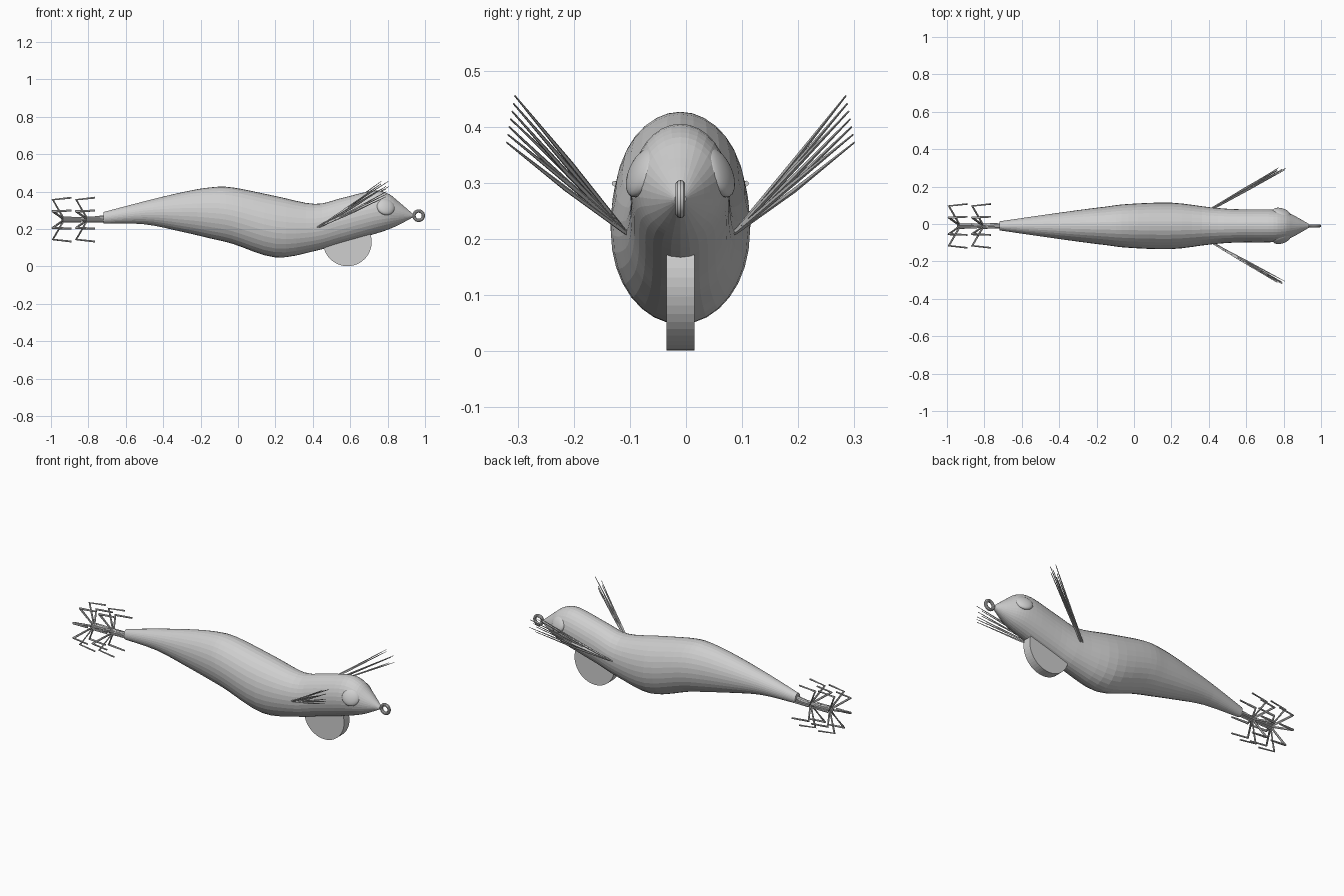
import bpy, bmesh, math, random
from mathutils import Vector, Matrix

random.seed(4)
if "Cube" in bpy.data.objects:
    bpy.data.objects.remove(bpy.data.objects["Cube"])

GREY = (0.62, 0.62, 0.62, 1)
MID = -0.01  # y of the symmetry plane
mat = bpy.data.materials.new("plain grey")
mat.use_nodes = True
mat.diffuse_color = GREY
mat.node_tree.nodes["Principled BSDF"].inputs["Base Color"].default_value = GREY


def add_object(name, bm):
    bmesh.ops.recalc_face_normals(bm, faces=bm.faces)
    mesh = bpy.data.meshes.new(name)
    bm.to_mesh(mesh)
    bm.free()
    mesh.materials.append(mat)
    obj = bpy.data.objects.new(name, mesh)
    bpy.context.collection.objects.link(obj)
    return obj


def loft(bm, rings):
    """Skin a list of point rings and cap both ends."""
    rows = [[bm.verts.new(p) for p in ring] for ring in rings]
    n = len(rows[0])
    for a, b in zip(rows, rows[1:]):
        for i in range(n):
            j = (i + 1) % n
            bm.faces.new((a[i], a[j], b[j], b[i]))
    bm.faces.new(rows[0])
    bm.faces.new(rows[-1])


def rod(bm, points, radii, sides=6):
    """Bent wire along a few points."""
    pts = [Vector(p) for p in points]
    rings = []
    for i, p in enumerate(pts):
        d = (pts[min(i + 1, len(pts) - 1)] - pts[max(i - 1, 0)]).normalized()
        side = d.cross(Vector((0.3, 0.5, 0.8))).normalized()
        up = d.cross(side)
        rings.append([p + radii[i] * (math.cos(t) * side + math.sin(t) * up)
                      for t in (math.tau * k / sides for k in range(sides))])
    loft(bm, rings)


def spline(a, b, c, d, t):
    return tuple(0.5 * (2 * q + (r - p) * t + (2 * p - 5 * q + 4 * r - s) * t ** 2
                        + (3 * q - p - 3 * r + s) * t ** 3)
                 for p, q, r, s in zip(a, b, c, d))


# Body: oval sections given as x, bottom, top, half width
sections = [
    (-0.72, 0.23, 0.29, 0.024), (-0.50, 0.225, 0.348, 0.056),
    (-0.30, 0.185, 0.396, 0.084), (-0.15, 0.150, 0.422, 0.103),
    (-0.03, 0.121, 0.422, 0.117), (0.20, 0.048, 0.376, 0.124),
    (0.41, 0.082, 0.334, 0.099), (0.55, 0.122, 0.364, 0.089),
    (0.72, 0.170, 0.404, 0.088), (0.80, 0.196, 0.390, 0.079),
    (0.86, 0.222, 0.345, 0.053), (0.935, 0.262, 0.280, 0.010)]
rings = []
for i in range(len(sections) - 1):
    four = [sections[min(max(i + k, 0), len(sections) - 1)] for k in (-1, 0, 1, 2)]
    rings += [spline(*four, t / 4) for t in range(4)]
rings.append(sections[-1])
bm = bmesh.new()
loft(bm, [[(x, MID + w * math.cos(a), (lo + hi) / 2 + (hi - lo) / 2 * math.sin(a))
           for a in (math.tau * k / 32 for k in range(32))]
          for x, lo, hi, w in rings])
add_object("body", bm)

# Keel weight: upright disc under the head
bm = bmesh.new()
bmesh.ops.create_cone(bm, cap_ends=True, segments=48, radius1=0.13, radius2=0.13, depth=0.05,
                      matrix=Matrix.Translation((0.585, MID, 0.131))
                      @ Matrix.Rotation(math.pi / 2, 4, 'X'))
add_object("keel_weight", bm)

# Line ring on the nose
bpy.ops.mesh.primitive_torus_add(location=(0.966, MID, 0.271), rotation=(math.pi / 2, 0, 0),
                                 major_radius=0.025, minor_radius=0.009,
                                 major_segments=24, minor_segments=10)
ring = bpy.context.object
ring.name = "line_ring"
ring.data.materials.append(mat)
bpy.ops.object.shade_smooth_by_angle()

for side, label in ((1, "left"), (-1, "right")):
    # Eye: flattened dome facing outward
    normal = Vector((0.3, side * 0.87, 0.38)).normalized()
    bm = bmesh.new()
    bmesh.ops.create_uvsphere(
        bm, u_segments=24, v_segments=12, radius=1,
        matrix=Matrix.Translation((0.79, MID + side * 0.068, 0.318))
        @ normal.to_track_quat('Z', 'Y').to_matrix().to_4x4()
        @ Matrix.Diagonal((0.05, 0.047, 0.02, 1)))
    for f in bm.faces:
        f.smooth = True
    add_object(label + "_eye", bm)

    # Feather: spray of thin tapering quills
    bm = bmesh.new()
    for k in range(7):
        t = k / 6
        base = Vector((0.425 + random.uniform(-0.01, 0.01), MID + side * 0.096, 0.21))
        tip = Vector((0.79 + random.uniform(-0.03, 0.03),
                      MID + side * (0.295 + 0.015 * t), 0.455 - 0.083 * t))
        middle = base.lerp(tip, 0.5) + Vector((0, 0, random.uniform(-0.008, 0.004)))
        rod(bm, (base, middle, tip), (0.004, 0.0045, 0.0015), 5)
    add_object(label + "_feather", bm)

# Hooks: two crowns of eight bent prongs on a shank
for name, back in (("rear_hook_crown", -0.99), ("front_hook_crown", -0.865)):
    bm = bmesh.new()
    for k in range(8):
        a = math.tau * (k + 0.5) / 8
        path = ((0.15, 0.010), (0.055, 0.012), (0, 0.115), (0.10, 0.127))
        rod(bm, [(back + dx, MID + r * math.cos(a), 0.25 + r * math.sin(a))
                 for dx, r in path], (0.005, 0.006, 0.007, 0.005))
    add_object(name, bm)

bm = bmesh.new()
rod(bm, ((-0.69, MID, 0.263), (-0.80, MID, 0.252), (-0.945, MID, 0.25)), (0.014, 0.012, 0.012), 10)
add_object("hook_shank", bm)
